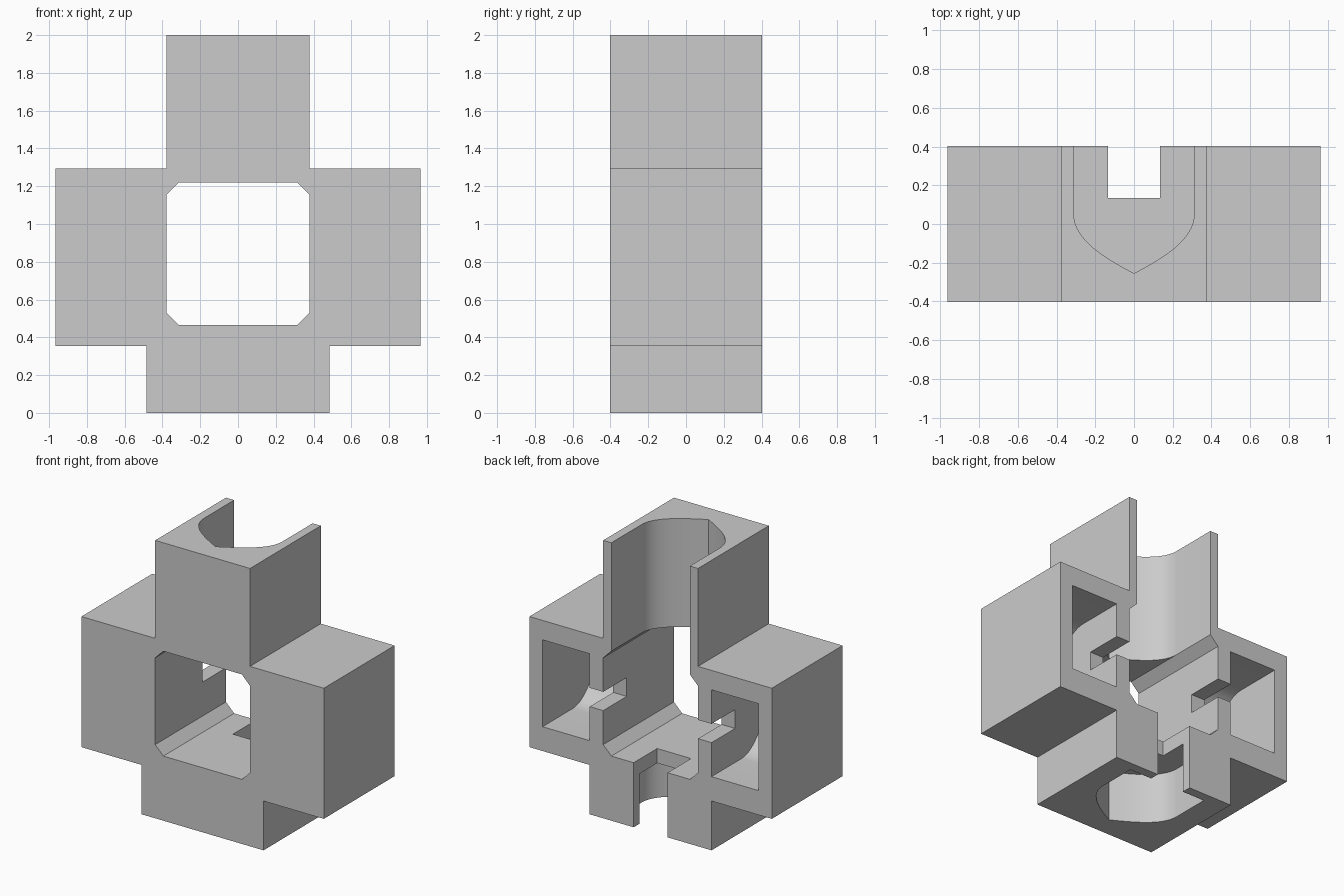
import bpy, bmesh
from mathutils import Vector

if "Cube" in bpy.data.objects:
    bpy.data.objects.remove(bpy.data.objects["Cube"])

D = 0.4025      # half depth
ZC = 0.8425     # height of the crossing centre
W = 0.3125      # half width of the channels


def prism(name, outline, to_xyz, lo, hi):
    """Extrude a 2D outline between lo and hi; to_xyz maps (u, v, w) to space."""
    bm = bmesh.new()
    rings = [[bm.verts.new(to_xyz(u, v, w)) for u, v in outline] for w in (lo, hi)]
    n = len(outline)
    bm.faces.new(rings[0])
    bm.faces.new(rings[1])
    for i in range(n):
        j = (i + 1) % n
        bm.faces.new((rings[0][i], rings[0][j], rings[1][j], rings[1][i]))
    bmesh.ops.recalc_face_normals(bm, faces=bm.faces)
    mesh = bpy.data.meshes.new(name)
    bm.to_mesh(mesh)
    bm.free()
    ob = bpy.data.objects.new(name, mesh)
    bpy.context.collection.objects.link(ob)
    return ob


def mirrored(half):
    """Complete an outline across u = 0 (points on the axis are kept once)."""
    return half + [(-u, v) for u, v in reversed(half) if u > 1e-6]


def channel(y_open):
    """Pointed-arch channel section: straight sides, curved to a sharp keel."""
    p = [Vector(c) for c in ((W, 0.06), (W, -0.08), (0.16, -0.17), (0, -0.255))]
    half = [(W, y_open)]
    steps = 14
    for i in range(steps + 1):
        t = i / steps
        s = 1 - t
        q = p[0]*s**3 + p[1]*3*s*s*t + p[2]*3*s*t*t + p[3]*t**3
        half.append((q.x, q.y))
    return mirrored(half)


def box(x0, x1):
    return lambda y0, y1: [(x0, y0), (x1, y0), (x1, y1), (x0, y1)]


along_y = lambda u, v, w: (u, w, v)
along_z = lambda u, v, w: (u, v, w)
along_x = lambda u, v, w: (w, v, ZC + u)

# cross-shaped body
body = prism("cross_junction", mirrored([
    (0.485, 0), (0.485, 0.355), (0.965, 0.355), (0.965, 1.295),
    (0.3775, 1.295), (0.3775, 2)]), along_y, -D, D)

H = 0.3775
cutters = [
    # central chamfered opening
    prism("centre_opening", mirrored([
        (W, ZC - H), (H, ZC - W), (H, ZC + W), (W, ZC + H)]), along_y, -0.6, 0.6),
    # top channel, open at the back and into the centre
    prism("top_channel", channel(0.6), along_z, 1.1, 2.2),
    # bottom socket, closed at the back
    prism("bottom_socket", channel(0.335), along_z, -0.2, 0.36),
    # arm pockets, open at the back
    prism("right_pocket", channel(0.6), along_x, 0.485, 0.86),
    prism("left_pocket", channel(0.6), along_x, -0.86, -0.485),
    # narrow slots joining the pockets to the centre
    prism("bottom_slot", box(-0.135, 0.135)(0.135, 0.6), along_z, -0.2, 0.6),
    prism("arm_slot", box(-0.0675, 0.0675)(0.135, 0.6), along_x, -0.6, 0.6),
]

bpy.context.view_layer.objects.active = body
body.select_set(True)
for c in cutters:
    c.hide_render = True
    mod = body.modifiers.new(c.name, 'BOOLEAN')
    mod.operation = 'DIFFERENCE'
    mod.solver = 'EXACT'
    mod.object = c
    bpy.ops.object.modifier_apply(modifier=mod.name)
    bpy.data.objects.remove(c)

bpy.ops.object.shade_smooth_by_angle(angle=0.52)
